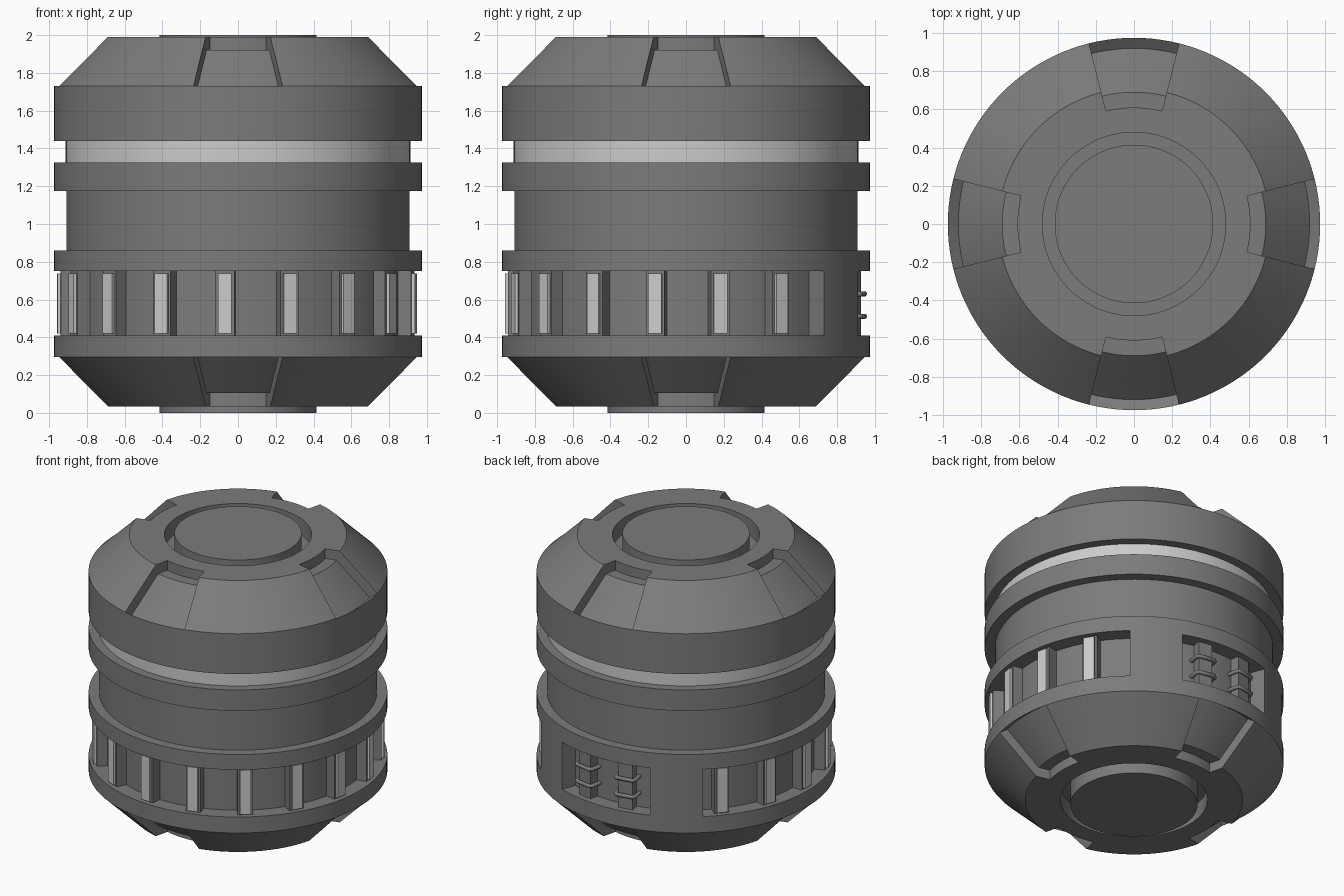
import bpy, bmesh
from math import sin, cos, radians, pi
from mathutils import Matrix

if "Cube" in bpy.data.objects:
    bpy.data.objects.remove(bpy.data.objects["Cube"])


def material(name, grey):
    m = bpy.data.materials.new(name)
    m.diffuse_color = (grey, grey, grey, 1)
    m.use_nodes = True
    m.node_tree.nodes["Principled BSDF"].inputs["Base Color"].default_value = m.diffuse_color
    return m


DARK = material("dark_grey", 0.2)
LIGHT = material("light_grey", 0.6)
MID = 2.025          # z + mirrored z


def sweep(bm, profile, a0=0, a1=360, n=128):
    """Revolve a closed (r, z) profile; angle 0 is the front, +90 is +x."""
    full = a1 - a0 >= 360
    rings = []
    for i in range(n if full else n + 1):
        a = radians(a0 + (a1 - a0) * i / n)
        rings.append([bm.verts.new((r * sin(a), -r * cos(a), z)) for r, z in profile])
    k = len(profile)
    for i in range(n):
        p, q = rings[i], rings[(i + 1) % len(rings)]
        for j in range(k):
            j2 = (j + 1) % k
            if profile[j][0] == 0 and profile[j2][0] == 0:
                continue
            bm.faces.new((p[j], q[j], q[j2], p[j2]))
    if not full:
        bm.faces.new(rings[0])
        bm.faces.new(rings[-1])


def finish(name, bm, mat, smooth=True):
    bmesh.ops.remove_doubles(bm, verts=bm.verts, dist=1e-5)
    bmesh.ops.recalc_face_normals(bm, faces=bm.faces)
    me = bpy.data.meshes.new(name)
    bm.to_mesh(me)
    bm.free()
    ob = bpy.data.objects.new(name, me)
    bpy.context.collection.objects.link(ob)
    me.materials.append(mat)
    if smooth:
        smooth_by_angle(ob)
    return ob


def smooth_by_angle(ob):
    bpy.ops.object.select_all(action='DESELECT')
    bpy.context.view_layer.objects.active = ob
    ob.select_set(True)
    bpy.ops.object.shade_smooth_by_angle(angle=radians(25))


def radial_box(bm, angle, r0, r1, width, z0, z1):
    mat = (Matrix.Rotation(radians(angle), 4, 'Z')
           @ Matrix.Translation((0, -(r0 + r1) / 2, (z0 + z1) / 2))
           @ Matrix.Diagonal((width, r1 - r0, z1 - z0, 1)))
    bmesh.ops.create_cube(bm, size=1, matrix=mat)


# Main turned body, with end caps set in ring grooves
bm = bmesh.new()
sweep(bm, [(0, 0), (0.415, 0), (0.415, 0.15), (0.48, 0.15), (0.48, 0.035), (0.71, 0.035),
           (0.975, 0.295), (0.975, 0.86), (0.908, 0.86), (0.908, 1.175),
           (0.975, 1.175), (0.975, 1.325), (0.9, 1.325), (0.9, 1.44),
           (0.975, 1.44), (0.975, 1.73), (0.71, 1.99), (0.48, 1.99), (0.48, 1.875),
           (0.415, 1.875), (0.415, 2), (0, 2)])
body = finish("body", bm, DARK, smooth=False)

# Cutter: four notches at each end, long side recess, small back window
bm = bmesh.new()
notch = [(0.61, 2.1), (0.61, 1.92), (0.69, 1.92), (0.92, 1.69), (1.1, 1.82), (1.1, 2.1)]
for a in range(0, 360, 90):
    sweep(bm, notch, a - 14, a + 14, 12)
    sweep(bm, [(r, MID - z) for r, z in notch], a - 14, a + 14, 12)
recess = [(0.87, 0.41), (1.1, 0.41), (1.1, 0.75), (0.87, 0.75)]
sweep(bm, recess, -138.5, 138.5, 96)
sweep(bm, recess, 159, 201, 16)
cutter = finish("recess_cutter", bm, DARK, smooth=False)
cutter.hide_render = True
mod = body.modifiers.new("recesses", 'BOOLEAN')
mod.operation, mod.solver, mod.object = 'DIFFERENCE', 'EXACT', cutter
bpy.context.view_layer.objects.active = body
bpy.ops.object.modifier_apply(modifier=mod.name)
bpy.data.objects.remove(cutter)
smooth_by_angle(body)

# Light band around the upper groove
bm = bmesh.new()
sweep(bm, [(0.88, 1.32), (0.912, 1.32), (0.912, 1.445), (0.88, 1.445)])
finish("light_band", bm, LIGHT)

# Thirteen posts with light strips in the long recess, two plain posts at the back
posts, strips = bmesh.new(), bmesh.new()
for i in range(13):
    a = -130.6 + 21.06 * i
    radial_box(posts, a, 0.85, 0.94, 0.1, 0.405, 0.755)
    radial_box(strips, a, 0.9, 0.957, 0.072, 0.42, 0.738)
for a in (170, 190):
    radial_box(posts, a, 0.85, 0.932, 0.1, 0.405, 0.755)
finish("posts", posts, DARK, smooth=False)
finish("light_strips", strips, LIGHT, smooth=False)

# Staple-shaped rungs across the back posts
for a in (170, 190):
    for z in (0.51, 0.63):
        cu = bpy.data.curves.new("rung", 'CURVE')
        cu.dimensions = '3D'
        cu.bevel_depth, cu.bevel_resolution, cu.use_fill_caps = 0.014, 3, True
        pts = [(-0.068, -0.86), (-0.068, -0.935), (-0.055, -0.95),
               (0.055, -0.95), (0.068, -0.935), (0.068, -0.86)]
        sp = cu.splines.new('POLY')
        sp.points.add(len(pts) - 1)
        for p, (x, y) in zip(sp.points, pts):
            p.co = (x, y, z, 1)
        ob = bpy.data.objects.new("rung", cu)
        ob.rotation_euler.z = radians(a)
        cu.materials.append(DARK)
        bpy.context.collection.objects.link(ob)
